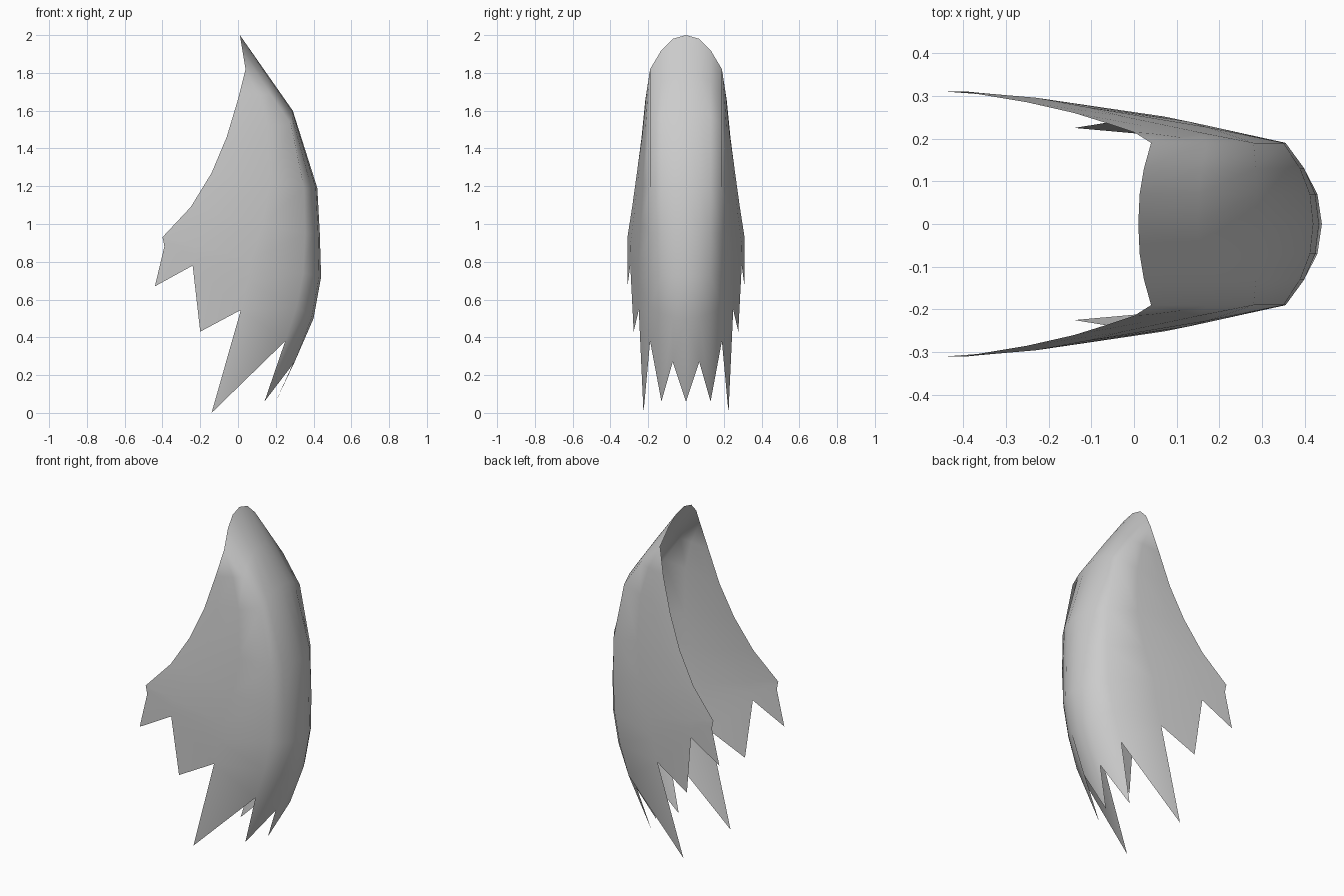
import bpy, bmesh
from mathutils import Vector

if "Cube" in bpy.data.objects:
    bpy.data.objects.remove(bpy.data.objects["Cube"])

# Profiles from top to bottom: spine (y=0), shoulder fold and open rear edge
spine = [(.01, 0, 2), (.15, 0, 1.8), (.29, 0, 1.6), (.42, 0, 1.19),
         (.433, 0, .95), (.44, 0, .72), (.40, 0, .5), (.30, 0, .26)]
fold = [(.04, .19, 1.82), (.17, .19, 1.69), (.28, .19, 1.53), (.35, .19, 1.19),
        (.355, .19, .95), (.345, .19, .74), (.31, .19, .56), (.25, .19, .38)]
rear = [(.04, .19, 1.82), (0, .215, 1.66), (-.06, .235, 1.46), (-.14, .26, 1.27),
        (-.25, .285, 1.09), (-.40, .31, .93), (-.395, .31, .91), (-.39, .31, .88)]
# Ragged hem: tips and notches of the back, notches and tips of the sides
back_hem = [(.20, 0, .06), (.30, .07, .27), (.14, .13, .06), (.25, .19, .38)]
side_notches = [(.015, .25, .545), (-.24, .295, .78), (-.39, .31, .88)]
side_tips = [(-.14, .225, 0), (-.20, .277, .43), (-.44, .31, .67)]


def cape_row(s, f, r):
    s, f, r = Vector(s), Vector(f), Vector(r)
    row = []
    for y, w in ((0, 0), (.07, .11), (.13, .44), (.19, 1)):
        p = s.lerp(f, w)
        p.y = y
        row.append(p)
    for t in (.37, .77, 1):
        p = f.lerp(r, t)
        p.y += .1 * t * (1 - t) * (f.x - r.x)
        row.append(p)
    return row


rows = [cape_row(*p) for p in zip(spine, fold, rear)]
rows[-1] = [Vector(p) for p in back_hem + side_notches]

# Half sheet
bm = bmesh.new()
grid = [[bm.verts.new(p) for p in row] for row in rows]
for a, b in zip(grid, grid[1:]):
    for c in range(len(a) - 1):
        bm.faces.new((a[c], b[c], b[c + 1], a[c + 1]))
# Pointed side tatters
for i, tip in enumerate(side_tips):
    bm.faces.new((grid[-1][3 + i], bm.verts.new(tip), grid[-1][4 + i]))
bmesh.ops.remove_doubles(bm, verts=bm.verts[:], dist=.001)
for f in bm.faces:
    f.smooth = True

mesh = bpy.data.meshes.new("tattered_cape")
bm.to_mesh(mesh)
bm.free()
cape = bpy.data.objects.new("tattered_cape", mesh)
bpy.context.collection.objects.link(cape)

# Other half
m = cape.modifiers.new("mirror", 'MIRROR')
m.use_axis = (False, True, False)
m.use_clip = True
